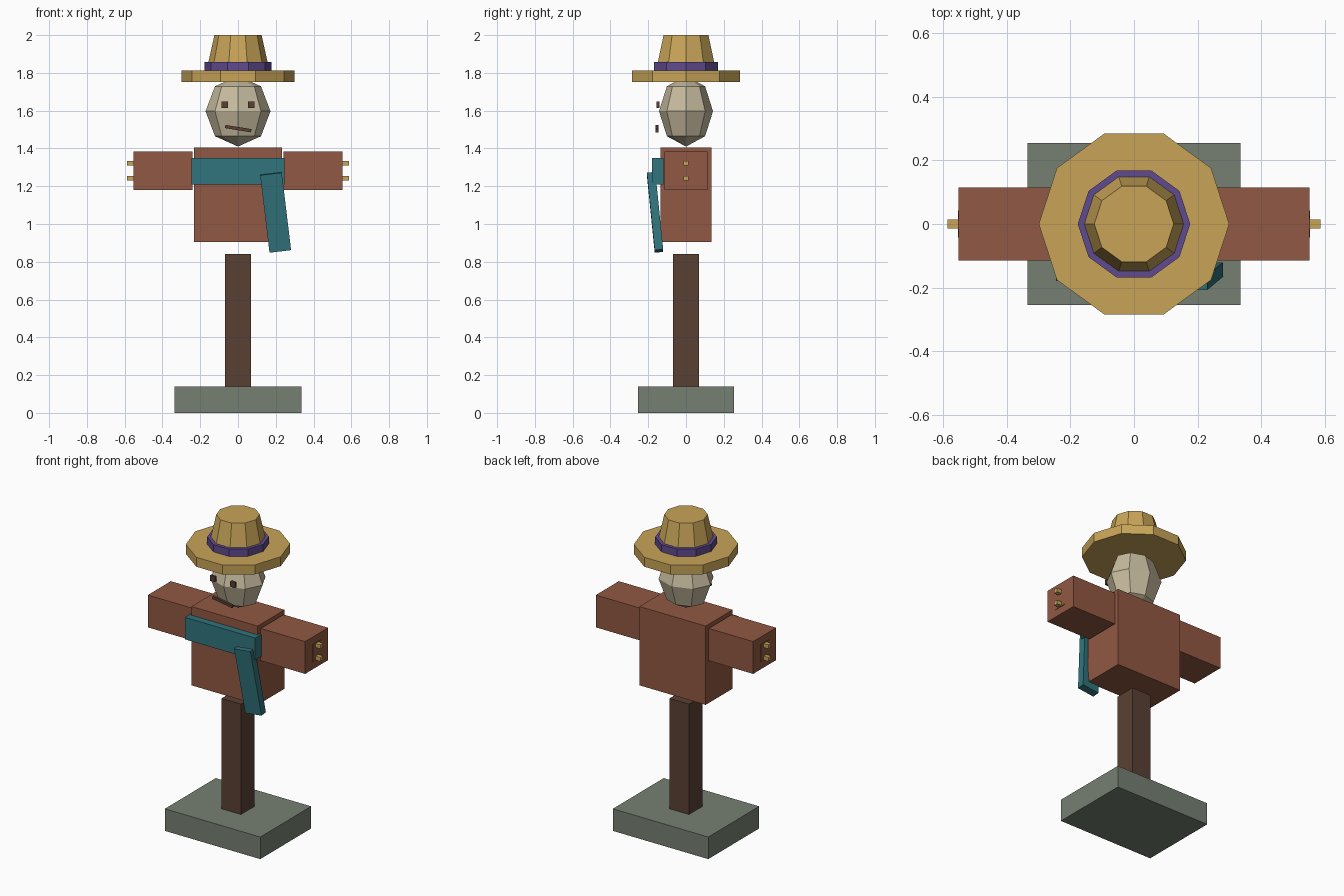
import bpy, bmesh, math
from mathutils import Matrix, Euler

if "Cube" in bpy.data.objects:
    bpy.data.objects.remove(bpy.data.objects["Cube"])


def material(name, hex_rgb):
    lin = []
    for i in (0, 2, 4):
        c = int(hex_rgb[i:i + 2], 16) / 255
        lin.append(c / 12.92 if c <= 0.04045 else ((c + 0.055) / 1.055) ** 2.4)
    m = bpy.data.materials.new(name)
    m.diffuse_color = (*lin, 1)
    m.use_nodes = True
    m.node_tree.nodes["Principled BSDF"].inputs["Base Color"].default_value = m.diffuse_color
    return m


STONE = material("grey green stone", "768073")
WOOD = material("dark wood", "5A4034")
COAT = material("rust cloth", "915843")
TEAL = material("teal cloth", "31747C")
SACK = material("pale sackcloth", "C6BB9E")
STRAW = material("straw", "C8A458")
PURPLE = material("purple ribbon", "604B90")


def finish(name, bm, mat):
    bmesh.ops.recalc_face_normals(bm, faces=bm.faces)
    me = bpy.data.meshes.new(name)
    bm.to_mesh(me)
    bm.free()
    me.materials.append(mat)
    ob = bpy.data.objects.new(name, me)
    bpy.context.collection.objects.link(ob)
    return ob


def box(name, center, size, mat, rot=(0, 0, 0)):
    bm = bmesh.new()
    mtx = (Matrix.Translation(center) @ Euler(rot).to_matrix().to_4x4()
           @ Matrix.Diagonal((*size, 1)))
    bmesh.ops.create_cube(bm, size=1, matrix=mtx)
    return finish(name, bm, mat)


def lathe(name, profile, sides, mat, y_scale=1.0):
    """Revolve (radius, z) points around z, first vertex on +x."""
    bm = bmesh.new()
    rings = []
    for r, z in profile:
        rings.append([bm.verts.new((r * math.cos(a), y_scale * r * math.sin(a), z))
                      for a in (2 * math.pi * k / sides for k in range(sides))])
    for lo, hi in zip(rings, rings[1:]):
        for k in range(sides):
            j = (k + 1) % sides
            bm.faces.new((lo[k], lo[j], hi[j], hi[k]))
    for ring, (r, z) in ((rings[0], profile[0]), (rings[-1], profile[-1])):
        if r > 1e-4:
            bm.faces.new(ring)
    bmesh.ops.remove_doubles(bm, verts=bm.verts, dist=1e-5)
    return finish(name, bm, mat)


# Stand
box("base", (0, 0, 0.07), (0.67, 0.51, 0.14), STONE)
box("post", (0, 0, 0.421), (0.136, 0.136, 0.838), WOOD)

# Coat with sleeves, cuff patches and straw ends
box("torso", (0, 0, 1.155), (0.465, 0.27, 0.5), COAT)
for side, s in (("left", -1), ("right", 1)):
    box(side + "_sleeve", (s * 0.396, 0, 1.282), (0.312, 0.23, 0.205), COAT)
    box(side + "_cuff_patch", (s * 0.552, 0, 1.282), (0.005, 0.085, 0.11), COAT)
    for level, z in (("lower", 1.242), ("upper", 1.322)):
        box(f"{side}_{level}_straw", (s * 0.565, 0, z), (0.046, 0.028, 0.025), STRAW)

# Scarf
box("scarf_band", (0, -0.149, 1.28), (0.492, 0.062, 0.14), TEAL)
box("scarf_tail", (0.199, -0.164, 1.062), (0.115, 0.045, 0.415), TEAL, (0.1, -0.12, 0))

# Head: eight sided, four bands high
head = [(0.172 * math.sin(t), 1.597 - 0.187 * math.cos(t))
        for t in (math.pi * k / 4 for k in range(5))]
head[0], head[-1] = (0, 1.41), (0, 1.784)
lathe("head", head, 8, SACK, 0.143 / 0.172)

# Face
for side, s in (("left", -1), ("right", 1)):
    box(side + "_eye", (s * 0.071, -0.148, 1.632), (0.034, 0.015, 0.034), WOOD)
box("mouth", (0.001, -0.153, 1.505), (0.14, 0.016, 0.017), WOOD, (0, 0.16, 0))

# Hat
lathe("hat_brim", [(0.3, 1.752), (0.3, 1.812)], 10, STRAW)
lathe("hat_crown", [(0.168, 1.805), (0.125, 2.0)], 10, STRAW)
lathe("hat_ribbon", [(0.177, 1.81), (0.177, 1.858)], 10, PURPLE)
